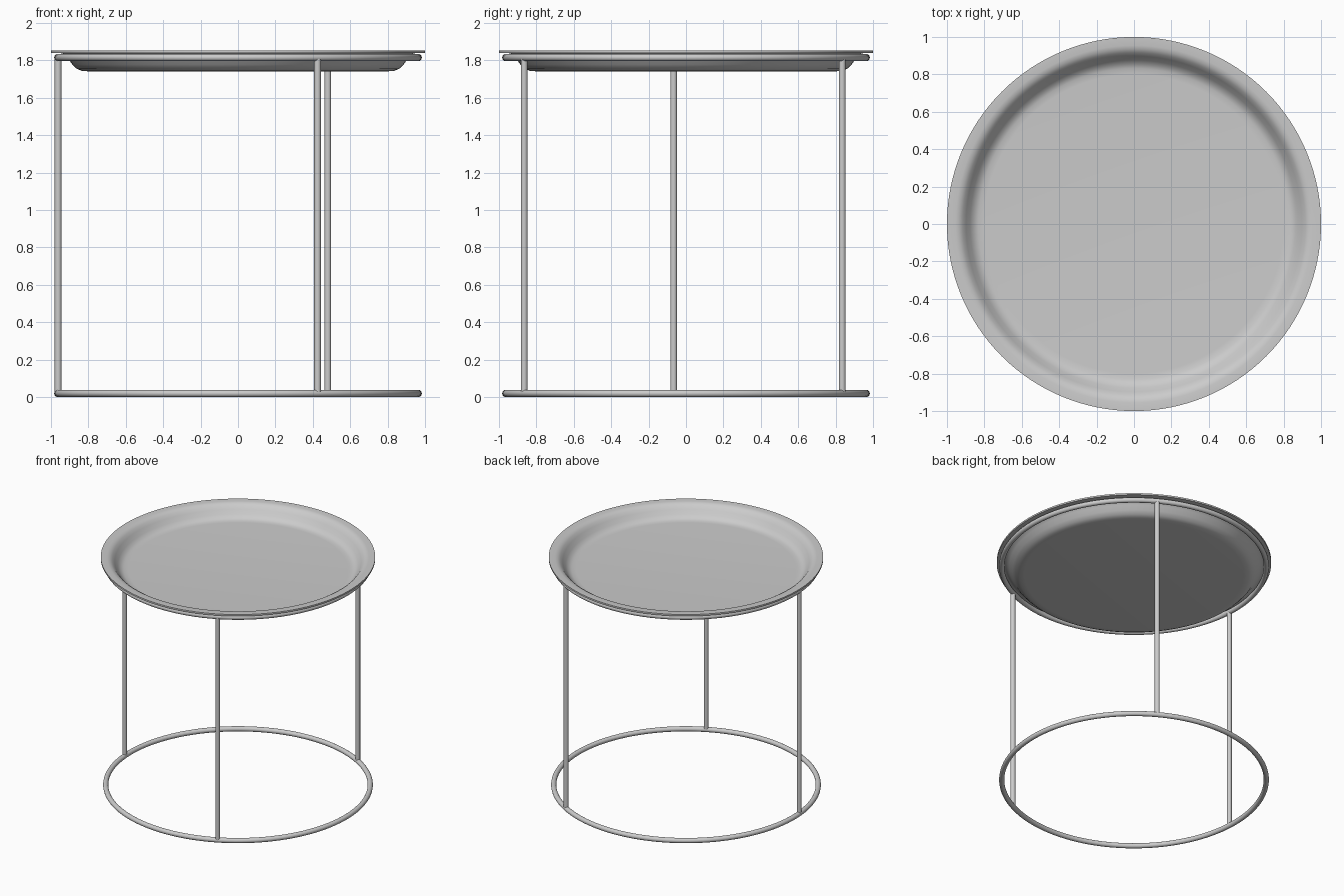
import bpy, bmesh, math

if "Cube" in bpy.data.objects:
    bpy.data.objects.remove(bpy.data.objects["Cube"])

RING_R, TUBE = 0.964, 0.019
TOP_Z = 1.815


def smooth(obj, angle=40):
    bpy.ops.object.select_all(action='DESELECT')
    obj.select_set(True)
    bpy.context.view_layer.objects.active = obj
    bpy.ops.object.shade_smooth_by_angle(angle=math.radians(angle))


def lathe(name, profile, steps=128):
    bm = bmesh.new()
    verts = [bm.verts.new((r, 0, z)) for r, z in profile]
    edges = [bm.edges.new(pair) for pair in zip(verts, verts[1:])]
    bmesh.ops.spin(bm, geom=verts + edges, cent=(0, 0, 0), axis=(0, 0, 1),
                   angle=math.tau, steps=steps)
    bmesh.ops.remove_doubles(bm, verts=bm.verts, dist=1e-5)
    bmesh.ops.recalc_face_normals(bm, faces=bm.faces)
    mesh = bpy.data.meshes.new(name)
    bm.to_mesh(mesh)
    bm.free()
    obj = bpy.data.objects.new(name, mesh)
    bpy.context.collection.objects.link(obj)
    smooth(obj)


def ring(name, z):
    bpy.ops.mesh.primitive_torus_add(location=(0, 0, z), major_radius=RING_R,
                                     minor_radius=TUBE, major_segments=128,
                                     minor_segments=16)
    obj = bpy.context.object
    obj.name = name
    smooth(obj)


def leg(name, degrees):
    a = math.radians(degrees)
    bottom = TUBE
    bpy.ops.mesh.primitive_cylinder_add(
        vertices=20, radius=0.018, depth=TOP_Z - bottom,
        location=(RING_R * math.cos(a), RING_R * math.sin(a), (TOP_Z + bottom) / 2))
    obj = bpy.context.object
    obj.name = name
    smooth(obj)


# Round tray: underside outwards, over the flat rim, back across the dished top
lathe("tray_top", [
    (0, 1.741), (0.80, 1.741), (0.835, 1.744), (0.862, 1.755), (0.885, 1.777),
    (0.908, 1.808), (0.924, 1.828), (0.94, 1.837), (0.96, 1.840), (1.0, 1.840),
    (1.0, 1.853), (0.955, 1.853), (0.935, 1.849), (0.916, 1.837),
    (0.898, 1.815), (0.876, 1.785), (0.855, 1.765), (0.832, 1.756),
    (0.80, 1.754), (0, 1.754)])

# Tubular frame
ring("base_ring", TUBE)
ring("upper_ring", TOP_Z)
leg("left_leg", 183.9)
leg("front_leg", -63.8)
leg("back_leg", 60.1)
